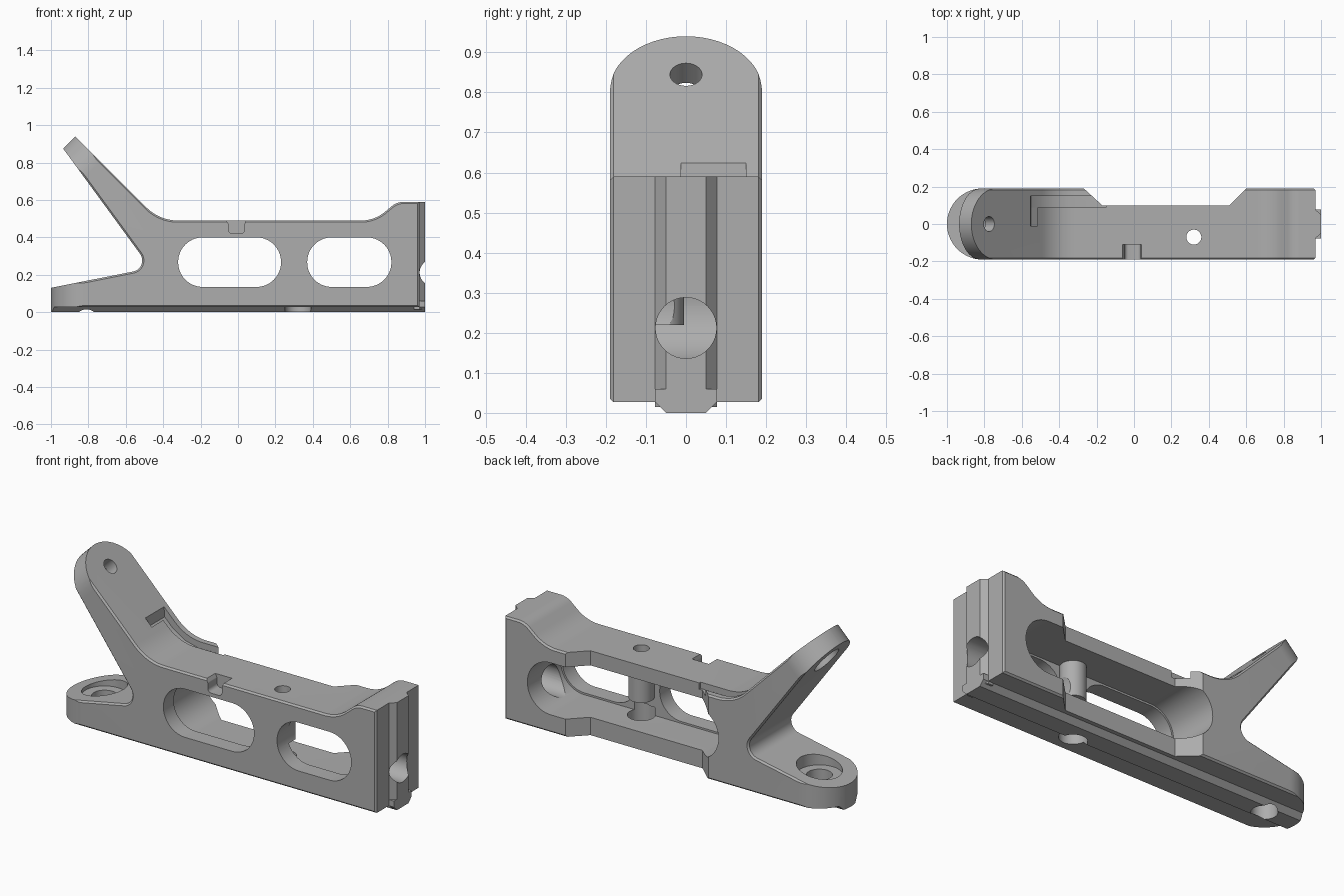
import bpy, bmesh, math
from mathutils import Vector, Matrix

if bpy.data.objects.get("Cube"):
    bpy.data.objects.remove(bpy.data.objects["Cube"])

metal = bpy.data.materials.new("grey_metal")
metal.use_nodes = True
grey = (0.42, 0.42, 0.42, 1)
metal.diffuse_color = grey
metal.node_tree.nodes["Principled BSDF"].inputs["Base Color"].default_value = grey

PLACE = {"x": lambda u, v, w: (w, u, v),
         "y": lambda u, v, w: (u, w, v),
         "z": lambda u, v, w: (u, v, w)}


def rounded(corners, steps=10):
    """Outline from (u, v, radius) corners, with each corner filleted."""
    out = []
    for i, (u, v, r) in enumerate(corners):
        p = Vector((u, v))
        if not r:
            out.append(p)
            continue
        a = (Vector(corners[i - 1][:2]) - p).normalized()
        b = (Vector(corners[(i + 1) % len(corners)][:2]) - p).normalized()
        half = a.angle(b) / 2
        centre = p + (a + b).normalized() * r / math.sin(half)
        start = p + a * r / math.tan(half) - centre
        end = p + b * r / math.tan(half) - centre
        for k in range(steps + 1):
            out.append(centre + start.slerp(end, k / steps).normalized() * r)
    return out


def prism(name, outline, axis, lo, hi, bevel=0, matrix=None):
    """Outline extruded along an axis, optionally with chamfered rims."""
    bm = bmesh.new()
    rings = [[bm.verts.new(PLACE[axis](p[0], p[1], w)) for p in outline] for w in (lo, hi)]
    caps = [bm.faces.new(r) for r in rings]
    n = len(outline)
    for i in range(n):
        j = (i + 1) % n
        bm.faces.new((rings[0][i], rings[0][j], rings[1][j], rings[1][i]))
    bmesh.ops.recalc_face_normals(bm, faces=bm.faces)
    if bevel:
        rim = [e for f in caps for e in f.edges]
        bmesh.ops.bevel(bm, geom=rim, offset=bevel, segments=1, affect='EDGES')
    if matrix:
        bm.transform(matrix)
    mesh = bpy.data.meshes.new(name)
    bm.to_mesh(mesh)
    bm.free()
    ob = bpy.data.objects.new(name, mesh)
    bpy.context.collection.objects.link(ob)
    mesh.materials.append(metal)
    return ob


def circle(u, v, r, n=40):
    return [(u + r * math.cos(2 * math.pi * k / n), v + r * math.sin(2 * math.pi * k / n))
            for k in range(n)]


def slot(x0, x1, z0, z1):
    r = (z1 - z0) / 2 - 0.001
    return rounded([(x0, z0, r), (x1, z0, r), (x1, z1, r), (x0, z1, r)], 14)


def combine(target, tool, operation='DIFFERENCE'):
    mod = target.modifiers.new("cut", 'BOOLEAN')
    mod.operation, mod.object, mod.solver = operation, tool, 'EXACT'
    bpy.context.view_layer.objects.active = target
    bpy.ops.object.modifier_apply(modifier=mod.name)
    bpy.data.objects.remove(tool)


# Main body: foot, leaning arm, beam and raised end block
side = rounded([(-1, 0.027, 0), (-1, 0.13, 0), (-0.468, 0.236, 0.06), (-0.935, 0.875, 0),
                (-0.87, 0.94, 0), (-0.42, 0.49, 0.24), (0.73, 0.49, 0.2),
                (0.85, 0.59, 0.1), (0.97, 0.59, 0), (0.97, 0.027, 0)])
body = prism("bracket_body", side, "y", -0.19, 0.19, bevel=0.009)

# Back of the beam is stepped in between the arm and the end block
combine(body, prism("back_step", [(-0.29, 0.21), (-0.17, 0.1), (0.51, 0.1), (0.62, 0.21)],
                    "z", -0.1, 1))

# Locating key along the base and up the end face
combine(body, prism("base_key", [(-0.05, 0), (0.05, 0), (0.077, 0.027), (0.077, 0.06),
                                 (-0.077, 0.06), (-0.077, 0.027)], "x", -1, 1), 'UNION')
combine(body, prism("end_key", [(0.94, -0.077), (0.97, -0.077), (1, -0.05), (1, 0.05),
                                (0.97, 0.077), (0.94, 0.077)], "z", 0.015, 0.59), 'UNION')

# Rounded ends of the foot and the arm
tilt = Matrix.Rotation(math.radians(45), 4, 'Y')


def end_cutter(x, z0, z1, matrix=None):
    arc = [(x - 0.19 * math.sin(a), 0.19 * math.cos(a))
           for a in (math.pi * k / 28 for k in range(29))]
    outline = [(x - 0.3, 0.3), (x, 0.3)] + arc + [(x, -0.3), (x - 0.3, -0.3)]
    return prism("end_cutter", outline, "z", z0, z1, matrix=matrix)


combine(body, end_cutter(-0.81, -0.1, 0.4))
combine(body, end_cutter(-1.09, -0.3, 0.2, tilt))

# Deep pocket from the back, then two windows through the front wall
combine(body, prism("pocket", slot(-0.33, 0.83, 0.125, 0.41), "y", -0.1, 0.3))

# Vertical boss behind the front wall
combine(body, prism("screw_boss", circle(0.32, -0.07, 0.065), "z", 0.22, 0.45), 'UNION')
for x0, x1 in ((-0.32, 0.23), (0.37, 0.82)):
    combine(body, prism("window", slot(x0, x1, 0.135, 0.4), "y", -0.3, 0.0))

# Screw holes and counterbores: centre, radius, axis, extent, tilt
holes = [(0.32, -0.07, 0.04, "z", -0.1, 0.6, None),
         (0.32, -0.07, 0.07, "z", -0.1, 0.17, None),
         (-0.81, 0, 0.065, "z", -0.1, 0.3, None),
         (-0.81, 0, 0.115, "z", 0.125, 0.3, None),
         (-1.145, 0, 0.04, "z", -0.3, 0.2, tilt),
         (-1.145, 0, 0.08, "z", -0.3, -0.02, tilt),
         (0, 0.212, 0.076, "x", 0.7, 1.1, None)]
for u, v, r, axis, lo, hi, matrix in holes:
    combine(body, prism("hole", circle(u, v, r), axis, lo, hi, matrix=matrix))

# Small notch in the top front edge
notch = rounded([(-0.07, 0.6, 0), (-0.07, 0.505, 0), (-0.05, 0.47, 0.015), (-0.05, 0.42, 0.02),
                 (0.035, 0.42, 0.02), (0.035, 0.47, 0.015), (0.045, 0.505, 0), (0.045, 0.6, 0)], 5)
combine(body, prism("notch", notch, "y", -0.3, -0.11))

# Shallow hooked channel at the root of the arm
channel = [(-0.55, 0.57), (-0.5, 0.52), (-0.43, 0.475), (-0.35, 0.455), (-0.15, 0.455),
           (-0.15, 0.7), (-0.56, 0.7)]
hook = [(-0.55, 0.57), (-0.515, 0.54), (-0.515, 0.7), (-0.56, 0.7)]
combine(body, prism("channel", channel, "y", 0.088, 0.15))
combine(body, prism("hook", hook, "y", -0.012, 0.12))

bpy.ops.object.select_all(action='DESELECT')
body.select_set(True)
bpy.context.view_layer.objects.active = body
bpy.ops.object.shade_smooth_by_angle(angle=math.radians(25))
